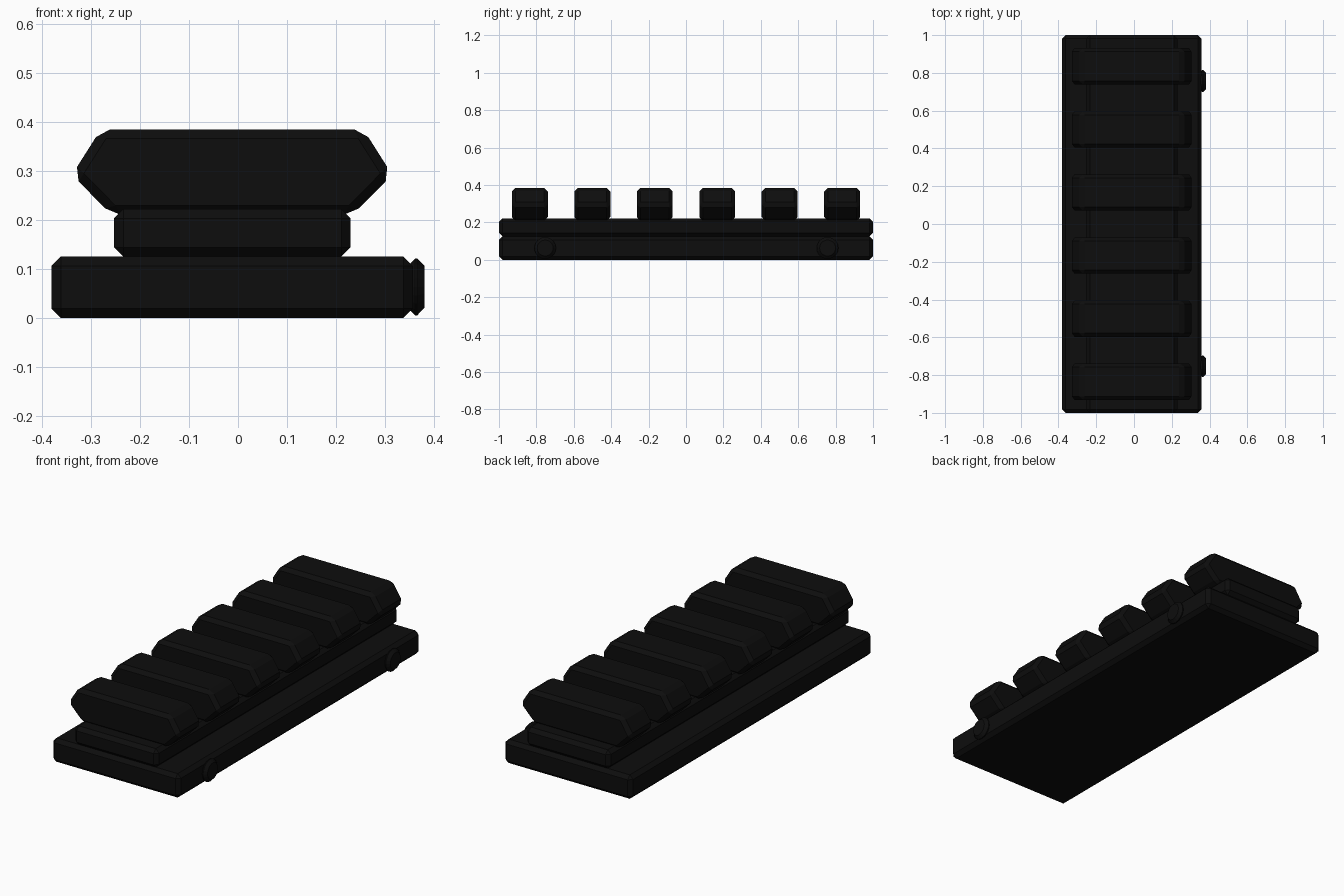
import bpy
import bmesh
from mathutils import Matrix

cube = bpy.data.objects.get("Cube")
if cube:
    bpy.data.objects.remove(cube, do_unlink=True)

COLOUR = (0.004, 0.004, 0.004, 1)
black = bpy.data.materials.new("matte black")
black.use_nodes = True
black.diffuse_color = COLOUR
black.node_tree.nodes["Principled BSDF"].inputs["Base Color"].default_value = COLOUR


def finish(name, bm, bevel):
    """Turn the bmesh into an object with chamfered edges."""
    bmesh.ops.recalc_face_normals(bm, faces=bm.faces)
    mesh = bpy.data.meshes.new(name)
    bm.to_mesh(mesh)
    bm.free()
    mesh.materials.append(black)
    obj = bpy.data.objects.new(name, mesh)
    bpy.context.collection.objects.link(obj)
    mod = obj.modifiers.new("chamfer", 'BEVEL')
    mod.width = bevel
    mod.segments = 1
    mod.limit_method = 'ANGLE'
    return obj


def extrude_profile(name, points, y0, y1, bevel=0.019):
    """Extrude an x-z outline along y."""
    bm = bmesh.new()
    face = bm.faces.new([bm.verts.new((x, y0, z)) for x, z in points])
    new = bmesh.ops.extrude_face_region(bm, geom=[face])["geom"]
    verts = [v for v in new if isinstance(v, bmesh.types.BMVert)]
    bmesh.ops.translate(bm, verts=verts, vec=(0, y1 - y0, 0))
    return finish(name, bm, bevel)


def rectangle(x0, x1, z0, z1):
    return [(x0, z0), (x1, z0), (x1, z1), (x0, z1)]


# Base plate and the narrower rail body on top of it
extrude_profile("base_plate", rectangle(-0.381, 0.357, 0, 0.125), -1, 1)
extrude_profile("rail_body", rectangle(-0.253, 0.23, 0.125, 0.222), -1, 1)

# Six dovetail cross blocks
MID = -0.012
half = [(0.246, 0.21), (0.327, 0.292), (0.268, 0.385)]
outline = [(MID + w, z) for w, z in half] + [(MID - w, z) for w, z in reversed(half)]
for i in range(6):
    y = (i - 2.5) * 0.334
    extrude_profile(f"cross_block_{i + 1}", outline, y - 0.096, y + 0.096)

# Round screw heads on the left side of the base
for name, y in (("front_screw", -0.753), ("back_screw", 0.757)):
    bm = bmesh.new()
    bmesh.ops.create_cone(bm, cap_ends=True, segments=20, radius1=0.058,
                          radius2=0.058, depth=0.034,
                          matrix=Matrix.Translation((0.364, y, 0.063))
                          @ Matrix.Rotation(1.5708, 4, 'Y'))
    finish(name, bm, 0.015)
